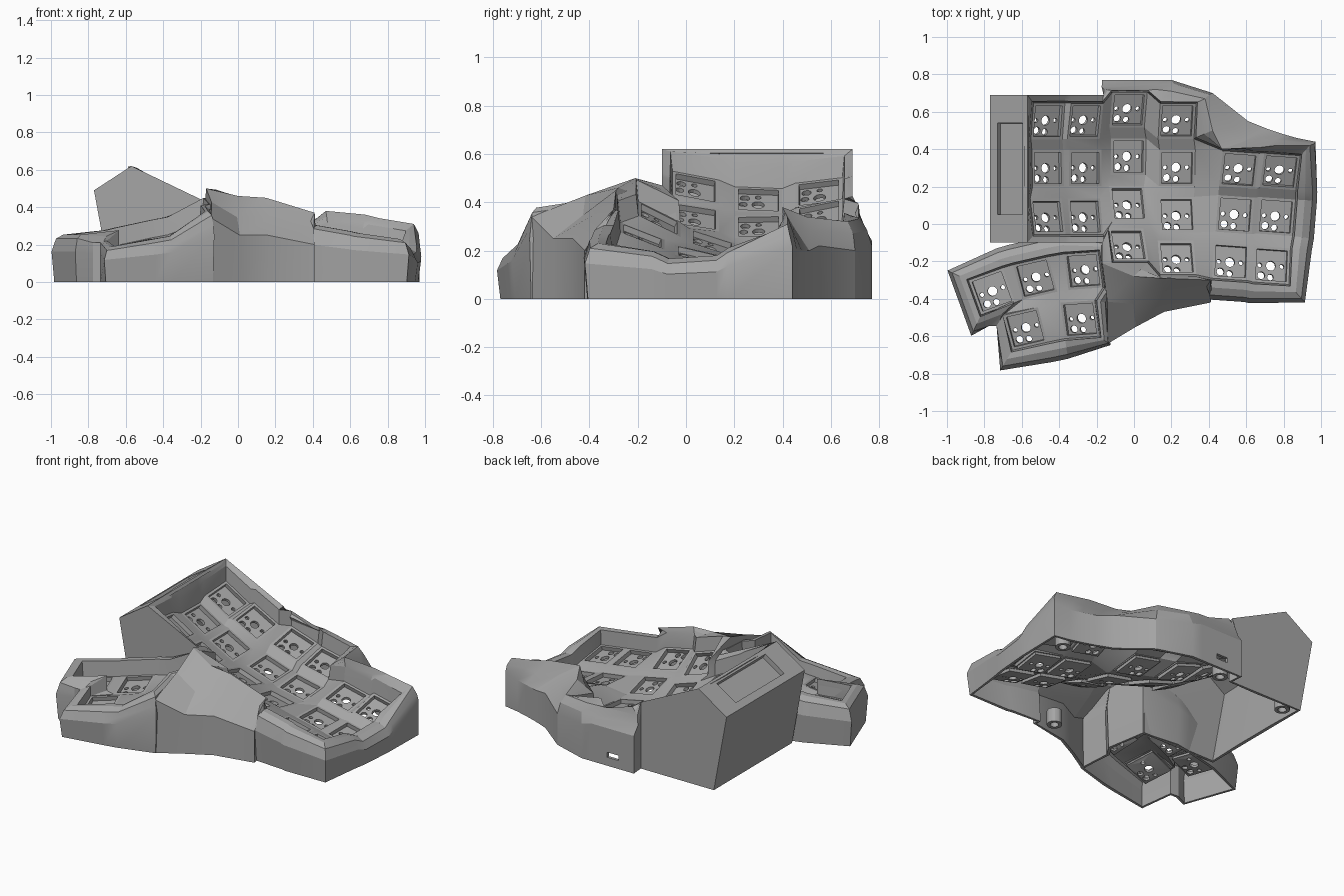
import bpy, bmesh, math, random
from mathutils import Matrix, Vector

random.seed(4)
if "Cube" in bpy.data.objects:
    bpy.data.objects.remove(bpy.data.objects["Cube"])
UP = Vector((0, 0, 1))
HALF, OPEN, SINK = 0.098, 0.083, 0.025
BACK, FRONT = 0.69, -0.1
made = []
grey = bpy.data.materials.new("matte grey")
grey.use_nodes = True
grey.diffuse_color = (0.38, 0.38, 0.38, 1)
grey.node_tree.nodes["Principled BSDF"].inputs["Base Color"].default_value = grey.diffuse_color

def finish(name, bm, thickness):
    mesh = bpy.data.meshes.new(name)
    bm.to_mesh(mesh)
    bm.free()
    mesh.materials.append(grey)
    obj = bpy.data.objects.new(name, mesh)
    bpy.context.collection.objects.link(obj)
    mod = obj.modifiers.new("wall", 'SOLIDIFY')
    mod.thickness, mod.offset = thickness, -1
    made.append(obj)

def key_frames(columns):
    """Matrix for every key; the pitch follows the curve of its column."""
    keys = {}
    for c, (x, shear, yaw, tilt, first, rows) in enumerate(columns):
        for r, (y, z) in enumerate(rows):
            back, front = rows[max(r - 1, 0)], rows[min(r + 1, len(rows) - 1)]
            slope = (back[1] - front[1]) / (back[0] - front[0]) if len(rows) > 1 else 0
            keys[c, r + first] = (Matrix.Translation((x + shear * (y - 0.05), y, z))
                                  @ Matrix.Rotation(math.radians(yaw), 4, 'Z')
                                  @ Matrix.Rotation(math.radians(tilt), 4, 'Y')
                                  @ Matrix.Rotation(math.atan(slope * 1.15), 4, 'X'))
    return keys

def default_rings(p, n, h, s=1.0):
    """Inner rim, crest, outer rim, belly and foot of the wall."""
    outer = p + n * 0.09 * s + UP * (h - 0.02)
    belly, foot = p + n * 0.115 * s, p + n * 0.1 * s
    belly.z, foot.z = outer.z * 0.7, 0
    return [p + n * 0.01 + UP * h, p + n * 0.05 * s + UP * h, outer, belly, foot]

def shell(name, keys, rings, skip):
    """Curved well through all key corners, with a rim and a wall to the ground."""
    pts = {}
    for (c, r), m in keys.items():
        for i, j in ((0, 0), (0, 1), (1, 0), (1, 1)):
            pts[2 * c + i, 2 * r + j] = m @ Vector(((2 * i - 1) * HALF, (1 - 2 * j) * HALF, 0))
    cells, web = [], []
    for i in range(12):
        for j in range(8):
            cell = [k for k in ((i, j), (i, j + 1), (i + 1, j + 1), (i + 1, j)) if k in pts]
            if len(cell) > 2:
                cells.append(cell)
                if i % 2 or j % 2:
                    web.append(cell)
    directed = {(a, b) for f in cells for a, b in zip(f, f[1:] + f[:1])}
    after = {a: b for a, b in sorted(directed) if (b, a) not in directed}
    before = {b: a for a, b in after.items()}

    def outward(a, b):
        d = pts[b] - pts[a]
        return Vector((d.y, -d.x, 0)).normalized()

    bm = bmesh.new()
    verts = {k: bm.verts.new(p) for k, p in pts.items()}
    for f in web:
        bm.faces.new([verts[k] for k in f])
    loops = {}
    for k in after:
        n1, n2 = outward(before[k], k), outward(k, after[k])
        ring, rough = rings(k, pts[k], (n1 + n2) / max(1 + n1.dot(n2), 1.25))
        middle = ring[2].lerp(ring[3], 0.5)
        if rough:
            middle += Vector([random.uniform(-0.015, 0.015) for _ in range(3)])
        ring.insert(3, middle)
        loops[k] = [verts[k]] + [bm.verts.new(p) for p in ring]
    for a, b in after.items():
        for band in range(6):
            if not skip(a, b, band):
                la, lb = loops[a], loops[b]
                face = bm.faces.new((lb[band], la[band], la[band + 1], lb[band + 1]))
                # Connector slot low in the back wall
                if (a, b, band) == ((5, 0), (4, 0), 5):
                    slot = face
    if name == "main_case":
        bm.normal_update()
        bmesh.ops.inset_individual(bm, faces=[slot], thickness=0.01)
        mid = slot.calc_center_median()
        for v in slot.verts:
            v.co = (mid.x + math.copysign(0.04, v.co.x - mid.x), mid.y,
                    0.07 + math.copysign(0.016, v.co.z - mid.z))
        bmesh.ops.delete(bm, geom=[slot], context='FACES')
    finish(name, bm, 0.018)

# Finger keys: x, shear, yaw, tilt, first row, (y, z) from back to front
finger_keys = key_frames([
    (-0.46, 0, 0, 31, 0, [(0.55, 0.44), (0.3, 0.41), (0.04, 0.46)]),
    (-0.26, 0, 0, 28, 0, [(0.55, 0.35), (0.3, 0.3), (0.04, 0.34)]),
    (-0.03, 0, 0, 18, 0, [(0.61, 0.25), (0.36, 0.19), (0.11, 0.23), (-0.11, 0.33)]),
    (0.23, 0, 0, 12, 0, [(0.55, 0.22), (0.3, 0.16), (0.05, 0.18), (-0.18, 0.26)]),
    (0.54, 0.09, -4, 10, 1, [(0.29, 0.19), (0.05, 0.14), (-0.2, 0.18)]),
    (0.76, 0.09, -4, 10, 1, [(0.28, 0.17), (0.04, 0.1), (-0.22, 0.14)])])

# Faceted ridge and shoulder: outer rim and belly; the foot lies below the belly
sculpted = {
    (4, 0): ((-0.16, 0.72, 0.35), (-0.17, 0.77, 0.24)),
    (5, 0): ((0.11, 0.72, 0.34), (0.13, 0.77, 0.24)),
    (6, 0): ((0.2, 0.71, 0.33), (0.2, 0.77, 0.22)),
    (4, 6): ((-0.17, -0.1, 0.47), (-0.17, -0.17, 0.3)),
    (4, 7): ((-0.17, -0.21, 0.5), (-0.14, -0.64, 0.34)),
    (5, 7): ((0, -0.28, 0.46), (0.01, -0.55, 0.25)),
    (6, 7): ((0.15, -0.29, 0.45), (0.16, -0.47, 0.25)),
    (7, 7): ((0.41, -0.3, 0.37), (0.41, -0.42, 0.2)),
    (7, 0): ((0.38, 0.67, 0.32), (0.42, 0.7, 0.2)),
    (7, 1): ((0.42, 0.5, 0.34), (0.61, 0.55, 0.22)),
    (8, 2): ((0.47, 0.4, 0.38), (0.71, 0.51, 0.2)),
    (9, 2): ((0.68, 0.41, 0.36), (0.8, 0.48, 0.2)),
    (10, 2): ((0.76, 0.42, 0.34), (0.87, 0.46, 0.2)),
    (11, 2): ((0.94, 0.42, 0.31), (0.97, 0.44, 0.22))}

def finger_rings(k, p, n):
    i, j = k
    ring = default_rings(p, n, 0.09)
    if k in sculpted:
        outer, belly = (Vector(v) for v in sculpted[k])
        ring[2:] = [outer, belly, Vector((belly.x, belly.y, 0))]
    elif i < 4:
        # Tall box side: flat walls and a roof line falling to the right
        x = -0.57 if i == 0 else p.x
        y = BACK if j == 0 else FRONT if j == 5 else p.y
        ring[2:] = [Vector((x, y, 0.62 - 0.48 * (x + 0.57))),
                    Vector((-0.77, y, 0.49)) if i == 0 else Vector((x, y, 0.3)),
                    Vector((-0.68 if i == 0 else x, y, 0))]
        ring[0].z = min(ring[0].z, ring[2].z - 0.01)
    if k in sculpted or i < 4:
        ring[1] = ring[0].lerp(ring[2], 0.5)
    return ring, k in sculpted

shell("main_case", finger_keys, finger_rings,
      lambda a, b, band: (a[0] == b[0] == 0 and band in (3, 4)) or (a == (4, 6) and band == 5))

# Thumb cluster with a stepped corner between its two rows
thumb_keys = key_frames([
    (-0.76, 0, 20, -7, 0, [(-0.36, 0.17)]),
    (-0.46, 0.2, 13, -12, 0, [(-0.29, 0.2), (-0.56, 0.16)]),
    (-0.25, 0.07, 4, -20, 0, [(-0.25, 0.27), (-0.51, 0.23)])])

def thumb_rings(k, p, n):
    h = 0.065 if k[1] > 1 else 0.095
    if k in ((1, 1), (2, 2)):
        corner = Vector((-0.775 if k == (1, 1) else -0.735, -0.545, 0))
        outer = corner + UP * 0.21
        return [p + UP * h, p.lerp(outer, 0.5) + UP * h * 0.5, outer,
                corner + UP * 0.15, corner], False
    return default_rings(p, n, *((0.13, 0.6) if k[0] == 5 else (h, 0.95))), False

shell("thumb_case", thumb_keys, thumb_rings, lambda a, b, band: False)

# Sloped screen panel with a sunken window
bm = bmesh.new()
panel = [[bm.verts.new((-0.77 + 0.2 * u, y, 0.49 + 0.13 * u)) for u in (0, 0.2, 0.87, 1)]
         for y in (FRONT, 0.05, 0.54, BACK)]
panes = [bm.faces.new((panel[a][b], panel[a][b + 1], panel[a + 1][b + 1], panel[a + 1][b]))
         for a in range(3) for b in range(3)]
bm.normal_update()
bmesh.ops.inset_individual(bm, faces=[panes[4]], thickness=0.002, depth=-0.03)
finish("screen_panel", bm, 0.018)

def socket_mesh():
    """Key socket: frame, recess and a floor with switch holes."""
    bm = bmesh.new()

    def loop(points, z):
        vs = [bm.verts.new((x, y, z)) for x, y in points]
        return vs, [bm.edges.new((vs[q - 1], vs[q])) for q in range(len(vs))]

    def square(s):
        return [(-s, -s), (s, -s), (s, s), (-s, s)]

    rim, top = loop(square(HALF), 0)[0], loop(square(OPEN), 0)[0]
    low, edges = loop(square(OPEN), -SINK)
    turns = [t * math.tau / 12 for t in range(12)]
    for x, y, rad in ((0, 0, 0.026), (-0.06, 0, 0.012), (0.06, 0, 0.012),
                      (-0.05, -0.055, 0.02), (0, -0.062, 0.017)):
        edges += loop([(x + rad * math.cos(t), y + rad * math.sin(t)) for t in turns], -SINK)[1]
    bmesh.ops.triangle_fill(bm, edges=edges, use_beauty=True, normal=UP)
    for outer, inner in ((rim, top), (top, low)):
        for q in range(4):
            bm.faces.new((outer[q - 1], outer[q], inner[q], inner[q - 1]))
    bmesh.ops.recalc_face_normals(bm, faces=bm.faces)
    if sum(f.normal.z * f.calc_area() for f in bm.faces) < 0:
        bmesh.ops.reverse_faces(bm, faces=bm.faces)
    mesh = bpy.data.meshes.new("socket_pattern")
    bm.to_mesh(mesh)
    bm.free()
    return mesh

pattern = socket_mesh()
for name, keys in (("finger_key_sockets", finger_keys), ("thumb_key_sockets", thumb_keys)):
    bm = bmesh.new()
    for m in keys.values():
        start = len(bm.verts)
        bm.from_mesh(pattern)
        bm.verts.ensure_lookup_table()
        bmesh.ops.transform(bm, matrix=m, verts=bm.verts[start:])
    finish(name, bm, 0.018)
bpy.data.meshes.remove(pattern)

# Screw posts under the case
bm = bmesh.new()
for x, y in ((0.3, -0.36), (-0.08, 0.68), (-0.6, 0.62), (0.84, 0.36)):
    bmesh.ops.create_cone(bm, segments=20, radius1=0.045, radius2=0.045, depth=0.09,
                          matrix=Matrix.Translation((x, y, 0.05)))
finish("screw_posts", bm, 0.02)

# Apply walls and shade
bpy.ops.object.select_all(action='DESELECT')
for obj in made:
    obj.select_set(True)
bpy.context.view_layer.objects.active = made[0]
bpy.ops.object.convert(target='MESH')
bpy.ops.object.shade_smooth_by_angle(angle=math.radians(18))
